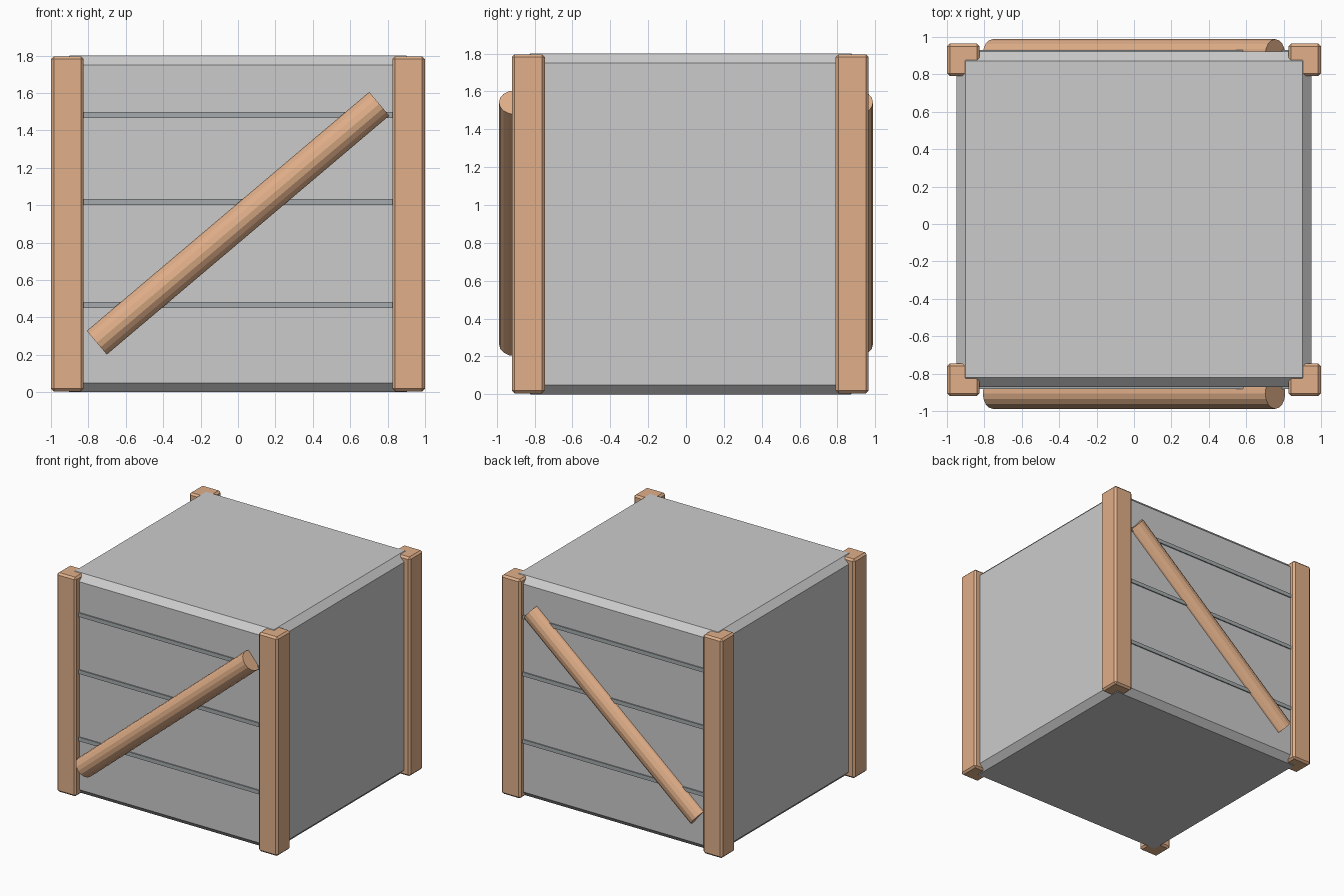
import bpy, bmesh, math
from mathutils import Matrix, Vector

if "Cube" in bpy.data.objects:
    bpy.data.objects.remove(bpy.data.objects["Cube"])


def material(name, rgb):
    m = bpy.data.materials.new(name)
    m.diffuse_color = (*rgb, 1)
    m.use_nodes = True
    m.node_tree.nodes["Principled BSDF"].inputs["Base Color"].default_value = m.diffuse_color
    return m


wood = material("wood", (0.75, 0.43, 0.25))
dark = material("dark_gap", (0.38, 0.41, 0.42))


def finish(name, bm, mat):
    me = bpy.data.meshes.new(name)
    bm.to_mesh(me)
    bm.free()
    if mat:
        me.materials.append(mat)
    ob = bpy.data.objects.new(name, me)
    bpy.context.collection.objects.link(ob)
    return ob


def box(name, lo, hi, bevel=0, mat=None):
    lo, hi = Vector(lo), Vector(hi)
    bm = bmesh.new()
    bmesh.ops.create_cube(bm, size=1, matrix=Matrix.Translation((lo + hi) / 2)
                          @ Matrix.Diagonal((*(hi - lo), 1)))
    if bevel:
        bmesh.ops.bevel(bm, geom=bm.edges[:], offset=bevel, segments=1,
                        affect='EDGES')
    return finish(name, bm, mat)


def bar(name, a, b, radius, mat):
    a, b = Vector(a), Vector(b)
    axis = b - a
    angle = math.atan2(axis.x, axis.z)
    bm = bmesh.new()
    bmesh.ops.create_cone(bm, cap_ends=True, segments=16, radius1=radius,
                          radius2=radius, depth=axis.length,
                          matrix=Matrix.Translation((a + b) / 2)
                          @ Matrix.Rotation(angle, 4, 'Y'))
    return finish(name, bm, mat)


# Chamfered crate body
box("crate_body", (-0.95, -0.872, 0), (0.95, 0.922, 1.8), 0.05)

# Corner posts
for sx, side in ((-1, "left"), (1, "right")):
    x0, x1 = sorted((sx * 0.825, sx * 1.0))
    for y0, y1, end in ((-0.92, -0.745, "front"), (0.79, 0.965, "back")):
        box(f"{end}_{side}_post", (x0, y0, 0.005), (x1, y1, 1.796), 0.015, wood)

# Dark plank gaps and diagonal braces, front and back
for face, brace_y, end in ((-0.872, -0.905, "front"), (0.922, 0.905, "back")):
    for i, z in enumerate((0.467, 1.017, 1.483)):
        box(f"{end}_plank_gap_{i + 1}", (-0.86, face - 0.009, z - 0.016),
            (0.86, face + 0.009, z + 0.016), 0, dark)
    bar(f"{end}_brace", (-0.755, brace_y, 0.265), (0.755, brace_y, 1.542),
        0.083, wood)
